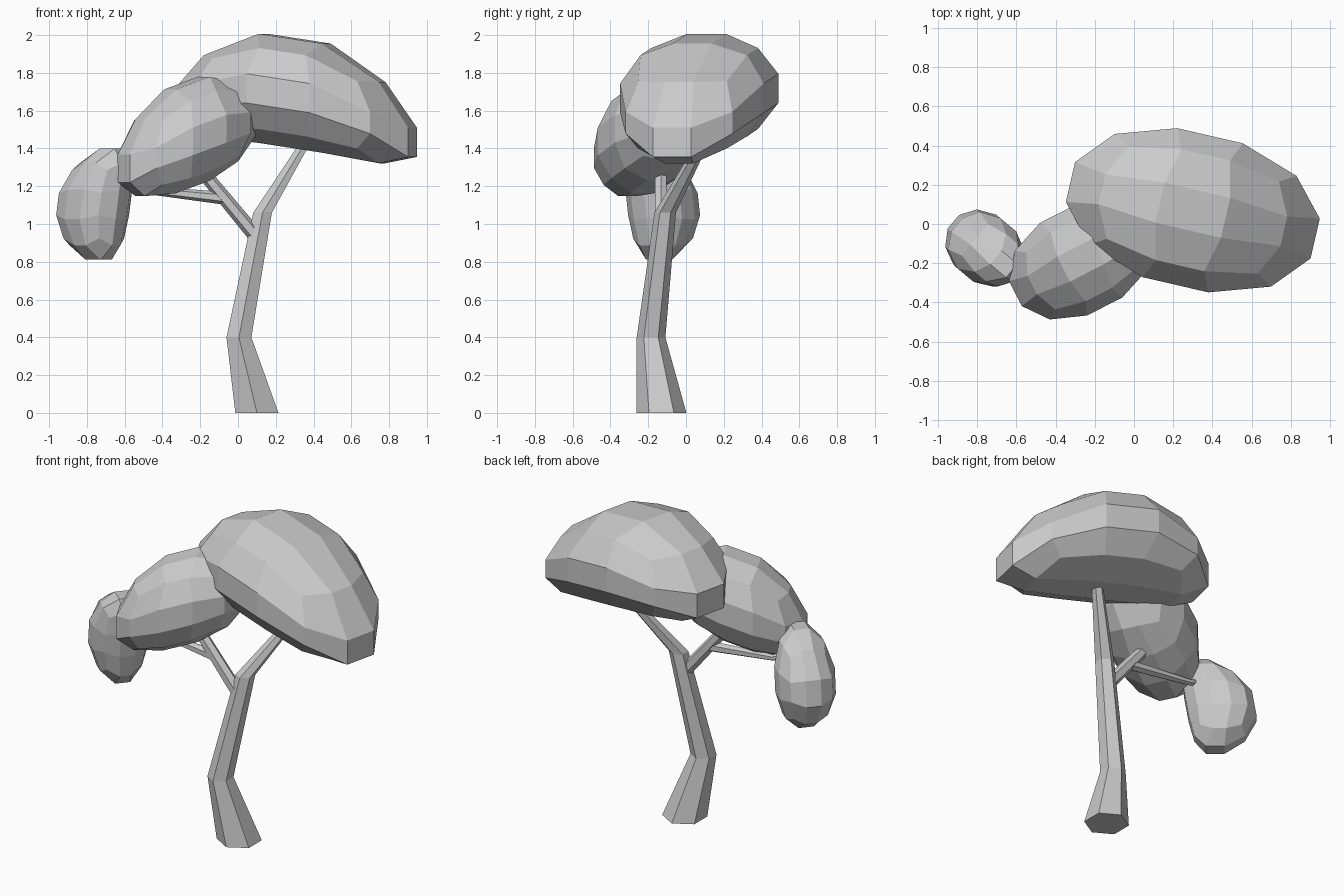
import bpy, bmesh
from math import radians, cos, sin, tan, pi
from mathutils import Vector, Matrix

if "Cube" in bpy.data.objects:
    bpy.data.objects.remove(bpy.data.objects["Cube"])


def finish(name, bm):
    bmesh.ops.recalc_face_normals(bm, faces=bm.faces)
    mesh = bpy.data.meshes.new(name)
    bm.to_mesh(mesh)
    bm.free()
    obj = bpy.data.objects.new(name, mesh)
    bpy.context.collection.objects.link(obj)


def limb(name, stations, direction=(0, 0, 1), sides=6):
    """Tapered tube through (x, y, z, radius) stations, rings facing direction."""
    bm = bmesh.new()
    turn = Vector(direction).to_track_quat('Z', 'Y')
    rings = []
    for x, y, z, r in stations:
        ring = []
        for i in range(sides):
            a = pi / 2 + 2 * pi * i / sides
            ring.append(bm.verts.new(Vector((x, y, z)) + turn @ Vector((r * cos(a), r * sin(a), 0))))
        rings.append(ring)
    for low, high in zip(rings, rings[1:]):
        for i in range(sides):
            j = (i + 1) % sides
            bm.faces.new((low[i], low[j], high[j], high[i]))
    bm.faces.new(rings[0])
    bm.faces.new(rings[-1])
    finish(name, bm)


def foliage(name, centre, radii, bend, tilt, yaw, pitch=0):
    """Faceted ellipsoid whose long axis is arched, then turned."""
    bm = bmesh.new()
    bmesh.ops.create_cube(bm, size=2)
    bmesh.ops.subdivide_edges(bm, edges=bm.edges[:], cuts=2, use_grid_fill=True)
    turn = Matrix.Rotation(radians(yaw), 3, 'Z') @ Matrix.Rotation(radians(pitch), 3, 'Y')
    for v in bm.verts:
        # Evenly spaced ball, slightly swollen to make up for the flat faces
        u, s, w = Vector([tan(c * pi / 4) for c in v.co]).normalized() * 1.03
        local = Vector((u * radii[0], s * radii[1], w * radii[2] - bend * u * u + tilt * u))
        v.co = turn @ local + Vector(centre)
    finish(name, bm)


# Trunk with its flared foot, and the side branches
limb("trunk", [(0.10, -0.13, 0, 0.132), (0.005, -0.185, 0.4, 0.076),
               (0.13, -0.11, 1.06, 0.057), (0.38, 0.11, 1.47, 0.03)])
limb("side_branch", [(0.10, -0.13, 0.93, 0.04), (-0.24, -0.135, 1.34, 0.034)], (-0.65, 0, 0.76))
limb("outer_branch", [(-0.06, -0.135, 1.135, 0.034), (-0.53, -0.13, 1.185, 0.02),
                      (-0.61, -0.14, 1.215, 0.02)], (-1, 0, 0.1))

# Three foliage clumps
foliage("large_foliage", (0.30, 0.07, 1.705), (0.665, 0.405, 0.30), 0.19, -0.10, -13)
foliage("middle_foliage", (-0.27, -0.185, 1.475), (0.39, 0.275, 0.285), 0.06, 0.13, 27)
foliage("small_foliage", (-0.765, -0.12, 1.105), (0.305, 0.175, 0.205), -0.09, -0.05, -40, 90)
